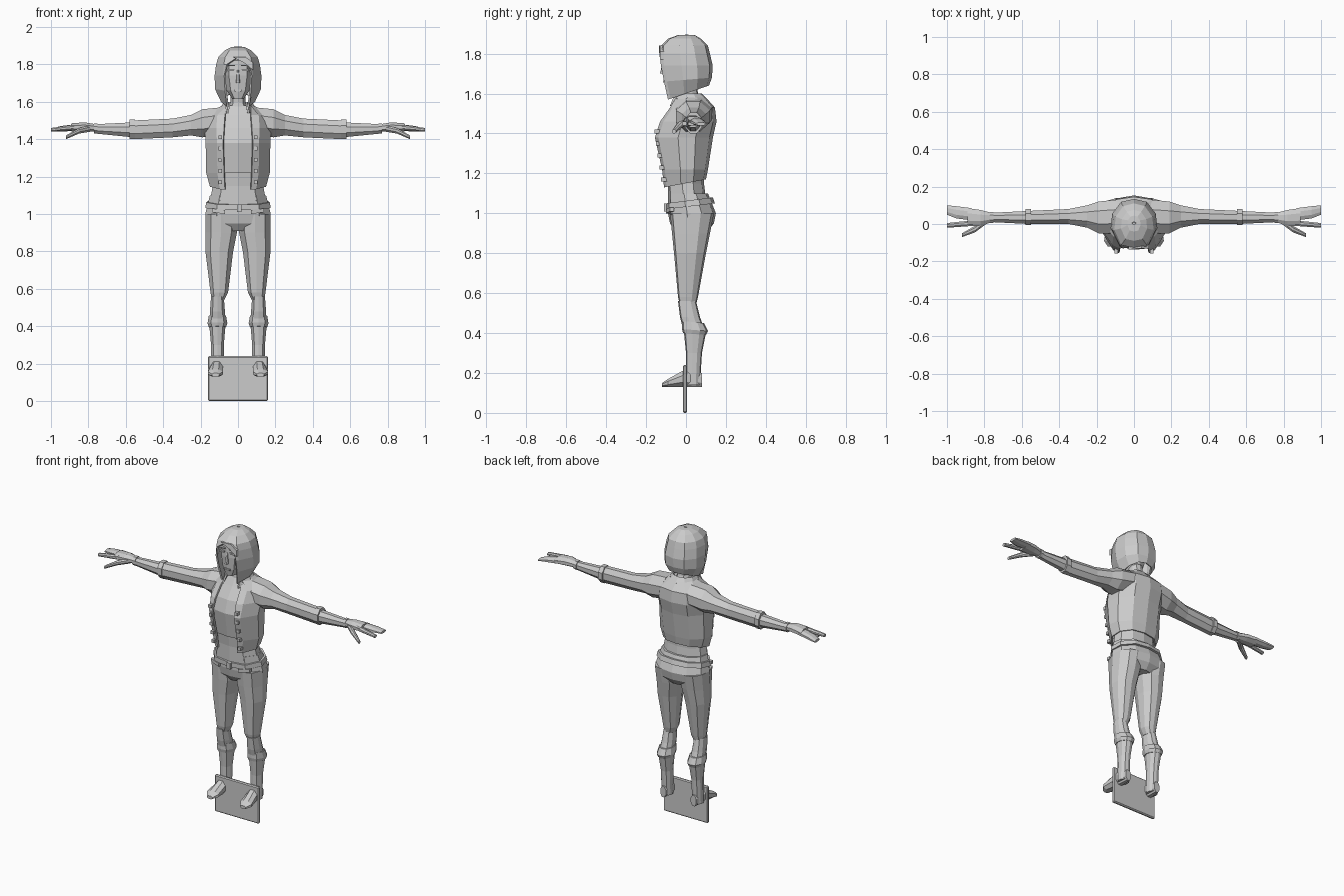
import bpy, bmesh, math

cube = bpy.data.objects.get("Cube")
if cube:
    bpy.data.objects.remove(cube)

grey = bpy.data.materials.new("plain_grey")
grey.use_nodes = True
grey.diffuse_color = (.6, .6, .6, 1)
grey.node_tree.nodes["Principled BSDF"].inputs["Base Color"].default_value = grey.diffuse_color

# Half outline of a body section: share of half width, share of depth from front to back
HALF = [(0, 0), (.65, .06), (1, .4), (.93, .7), (.55, .94), (0, 1)]


def body(height, width, front, back, centre=0, tilt=0, opening=None):
    """Level section of the body; an opening leaves a gap at the front."""
    half = list(HALF)
    if opening is not None:
        half[0] = (opening / width, 0)
    right = [(u * width, front + t * (back - front), height + tilt * t) for u, t in half]
    left = [(-x, y, z) for x, y, z in reversed(right[:-1])]
    if opening is None:
        left.pop()
    return [(x + centre, y, z) for x, y, z in right + left]


def octagon(start, end, low, high):
    """Corners of an octagon that fills a rectangle."""
    corners = []
    for i in range(8):
        angle = math.tau * (i + .5) / 8
        across = math.cos(angle) / math.cos(math.pi / 8)
        up = math.sin(angle) / math.cos(math.pi / 8)
        corners.append(((start + end + across * (end - start)) / 2,
                        (low + high + up * (high - low)) / 2))
    return corners


def arm(x, front, back, low, high):
    return [(x, y, z) for y, z in octagon(front, back, low, high)]


def foot(y, inner, outer, top, sole=.13):
    return [(x, y, z) for x, z in octagon(inner, outer, sole, top)]


def finish(name, bm, mirror):
    bmesh.ops.remove_doubles(bm, verts=bm.verts[:], dist=.0005)
    bmesh.ops.recalc_face_normals(bm, faces=bm.faces[:])
    mesh = bpy.data.meshes.new(name)
    bm.to_mesh(mesh)
    bm.free()
    mesh.materials.append(grey)
    part = bpy.data.objects.new(name, mesh)
    bpy.context.scene.collection.objects.link(part)
    if mirror:
        part.modifiers.new("Mirror", "MIRROR")
    return part


def loft(name, *rings, mirror=False):
    """Solid skin over a row of sections."""
    bm = bmesh.new()
    rows = [[bm.verts.new(point) for point in ring] for ring in rings]
    for low, high in zip(rows, rows[1:]):
        for i in range(len(low)):
            bm.faces.new((low[i - 1], low[i], high[i], high[i - 1]))
    bm.faces.new(rows[0])
    bm.faces.new(rows[-1])
    return finish(name, bm, mirror)


def shell(name, *rings):
    """Thin skin over sections that are open at the front."""
    bm = bmesh.new()
    rows = [[bm.verts.new(point) for point in ring] for ring in rings]
    for low, high in zip(rows, rows[1:]):
        for i in range(1, len(low)):
            bm.faces.new((low[i - 1], low[i], high[i], high[i - 1]))
    part = finish(name, bm, False)
    thickness = part.modifiers.new("Thickness", "SOLIDIFY")
    thickness.thickness = .01
    return part


def plate(name, outline, depth, mirror=False):
    """Outline pushed backwards along y."""
    bm = bmesh.new()
    front = [bm.verts.new(point) for point in outline]
    back = [bm.verts.new((x, y + depth, z)) for x, y, z in outline]
    for i in range(len(front)):
        bm.faces.new((front[i - 1], front[i], back[i], back[i - 1]))
    bm.faces.new(front)
    bm.faces.new(back)
    return finish(name, bm, mirror)


def block(name, left, right, low, high, front, depth, mirror=False):
    outline = [(left, front, low), (right, front, low), (right, front, high), (left, front, high)]
    return plate(name, outline, depth, mirror)


# Stand
stand = block("stand_plate", left=-.16, right=.16, low=0, high=.24, front=-.015, depth=.02)
stand.modifiers.new("Bevel", "BEVEL").width = .006

# Trousers
loft("hips",
     body(height=.91, width=.09, front=-.05, back=.11),
     body(height=.95, width=.17, front=-.08, back=.14),
     body(height=1, width=.175, front=-.09, back=.15),
     body(height=1.1, width=.15, front=-.09, back=.11))
loft("belt",
     body(height=1.02, width=.175, front=-.1, back=.145, tilt=.03),
     body(height=1.05, width=.17, front=-.1, back=.135, tilt=.03))
block("belt_buckle", left=-.005, right=.02, low=1.01, high=1.05, front=-.11, depth=.02)
plate("pocket_flap", [(.07, -.1, 1), (.14, -.08, 1.01), (.14, -.08, 1.03), (.07, -.1, 1.02)],
      depth=.02, mirror=True)
loft("trouser_leg",
     body(height=.54, width=.033, front=-.03, back=.05, centre=.106),
     body(height=.58, width=.047, front=-.04, back=.06, centre=.1),
     body(height=.8, width=.074, front=-.06, back=.1, centre=.1),
     body(height=.9, width=.084, front=-.07, back=.12, centre=.09),
     body(height=1, width=.083, front=-.08, back=.14, centre=.09), mirror=True)

# Boots with a raised cuff
loft("boot_shaft",
     body(height=.14, width=.034, front=0, back=.07, centre=.11),
     body(height=.3, width=.034, front=0, back=.08, centre=.11),
     body(height=.4, width=.043, front=-.01, back=.1, centre=.11),
     body(height=.48, width=.04, front=-.03, back=.07, centre=.11),
     body(height=.56, width=.034, front=-.04, back=.05, centre=.11), mirror=True)
loft("boot_cuff",
     body(height=.4, width=.046, front=-.015, back=.1, centre=.11, tilt=-.01),
     body(height=.42, width=.053, front=-.02, back=.11, centre=.11, tilt=-.01),
     body(height=.46, width=.046, front=-.02, back=.09, centre=.11, tilt=-.01), mirror=True)
loft("boot_foot",
     foot(y=-.12, inner=.1, outer=.14, top=.15),
     foot(y=-.09, inner=.08, outer=.16, top=.17),
     foot(y=0, inner=.08, outer=.145, top=.22),
     foot(y=.08, inner=.09, outer=.13, top=.2), mirror=True)

# Torso, short top and neck
loft("midriff",
     body(height=1.07, width=.15, front=-.09, back=.1),
     body(height=1.15, width=.135, front=-.09, back=.09),
     body(height=1.24, width=.135, front=-.1, back=.09))
loft("crop_top",
     body(height=1.22, width=.145, front=-.11, back=.09),
     body(height=1.38, width=.155, front=-.135, back=.11),
     body(height=1.46, width=.155, front=-.11, back=.13),
     body(height=1.53, width=.13, front=-.06, back=.11),
     body(height=1.58, width=.07, front=-.03, back=.09))
loft("neck",
     body(height=1.53, width=.06, front=-.04, back=.09),
     body(height=1.6, width=.04, front=-.03, back=.06),
     body(height=1.7, width=.04, front=-.04, back=.05))

# Open jacket with collar and studs
shell("jacket",
      body(height=1.13, width=.15, front=-.11, back=.1, tilt=.04, opening=.07),
      body(height=1.22, width=.17, front=-.12, back=.11, opening=.075),
      body(height=1.38, width=.173, front=-.156, back=.135, opening=.08),
      body(height=1.46, width=.178, front=-.13, back=.153, opening=.075),
      body(height=1.53, width=.17, front=-.08, back=.145, opening=.07),
      body(height=1.58, width=.085, front=-.05, back=.1, opening=.07))
shell("collar",
      body(height=1.54, width=.1, front=-.08, back=.11, tilt=.03, opening=.06),
      body(height=1.6, width=.075, front=-.055, back=.08, opening=.05))
for i in range(5):
    middle = 1.41 - .06 * i
    block(f"jacket_stud_{i + 1}", left=.085, right=.105, low=middle - .01, high=middle + .01,
          front=-.158 + .008 * i, depth=.03, mirror=True)

# Sleeves, forearms and glove cuffs
loft("sleeve",
     arm(x=.09, front=-.05, back=.13, low=1.43, high=1.57),
     arm(x=.19, front=-.05, back=.12, low=1.41, high=1.56),
     arm(x=.25, front=-.02, back=.1, low=1.42, high=1.53),
     arm(x=.35, front=0, back=.08, low=1.41, high=1.51),
     arm(x=.56, front=0, back=.07, low=1.4, high=1.5), mirror=True)
loft("sleeve_cuff", *[arm(x=x, front=-.005, back=.08, low=1.4, high=1.505) for x in (.55, .58)],
     mirror=True)
loft("forearm",
     arm(x=.56, front=0, back=.07, low=1.41, high=1.49),
     arm(x=.76, front=.01, back=.06, low=1.43, high=1.48), mirror=True)
loft("glove_cuff", *[arm(x=x, front=.005, back=.065, low=1.43, high=1.485) for x in (.75, .77)],
     mirror=True)

# Hands
loft("palm",
     arm(x=.76, front=.01, back=.06, low=1.44, high=1.48),
     arm(x=.82, front=-.01, back=.075, low=1.44, high=1.49),
     arm(x=.89, front=-.01, back=.085, low=1.44, high=1.485), mirror=True)
loft("fingers",
     arm(x=.87, front=.02, back=.085, low=1.445, high=1.48),
     arm(x=.95, front=.03, back=.095, low=1.44, high=1.47),
     arm(x=1, front=.05, back=.1, low=1.44, high=1.455), mirror=True)
loft("index_finger",
     arm(x=.86, front=-.01, back=.02, low=1.45, high=1.48),
     arm(x=1, front=-.02, back=.005, low=1.44, high=1.46), mirror=True)
loft("thumb",
     arm(x=.79, front=0, back=.04, low=1.44, high=1.475),
     arm(x=.85, front=-.045, back=-.01, low=1.43, high=1.46),
     arm(x=.92, front=-.07, back=-.05, low=1.4, high=1.42), mirror=True)

# Head and face
loft("head",
     body(height=1.615, width=.03, front=-.1, back=0),
     body(height=1.66, width=.06, front=-.11, back=.06),
     body(height=1.74, width=.075, front=-.115, back=.09),
     body(height=1.82, width=.075, front=-.11, back=.09))
loft("nose",
     body(height=1.7, width=.011, front=-.13, back=-.1),
     body(height=1.77, width=.005, front=-.115, back=-.1))
block("eye", left=.02, right=.055, low=1.765, high=1.775, front=-.116, depth=.02, mirror=True)
block("brow", left=.015, right=.06, low=1.79, high=1.797, front=-.116, depth=.02, mirror=True)
block("lips", left=-.02, right=.02, low=1.655, high=1.665, front=-.114, depth=.02)

# Bobbed hair, open at the face, with a swept fringe
shell("hair",
      body(height=1.57, width=.09, front=-.09, back=.115, tilt=.07, opening=.06),
      body(height=1.66, width=.123, front=-.11, back=.13, tilt=.02, opening=.07),
      body(height=1.74, width=.125, front=-.126, back=.134, opening=.074),
      body(height=1.8, width=.117, front=-.13, back=.12, opening=.06),
      body(height=1.84, width=.105, front=-.126, back=.11, opening=0),
      body(height=1.875, width=.07, front=-.09, back=.075, opening=0),
      body(height=1.893, width=.035, front=-.04, back=.045, opening=0),
      body(height=1.895, width=.01, front=0, back=.01, opening=0))
plate("fringe", [(-.03, -.135, 1.84), (.03, -.135, 1.81), (.08, -.13, 1.77), (.08, -.13, 1.81),
                 (.04, -.13, 1.84)], depth=.02)
